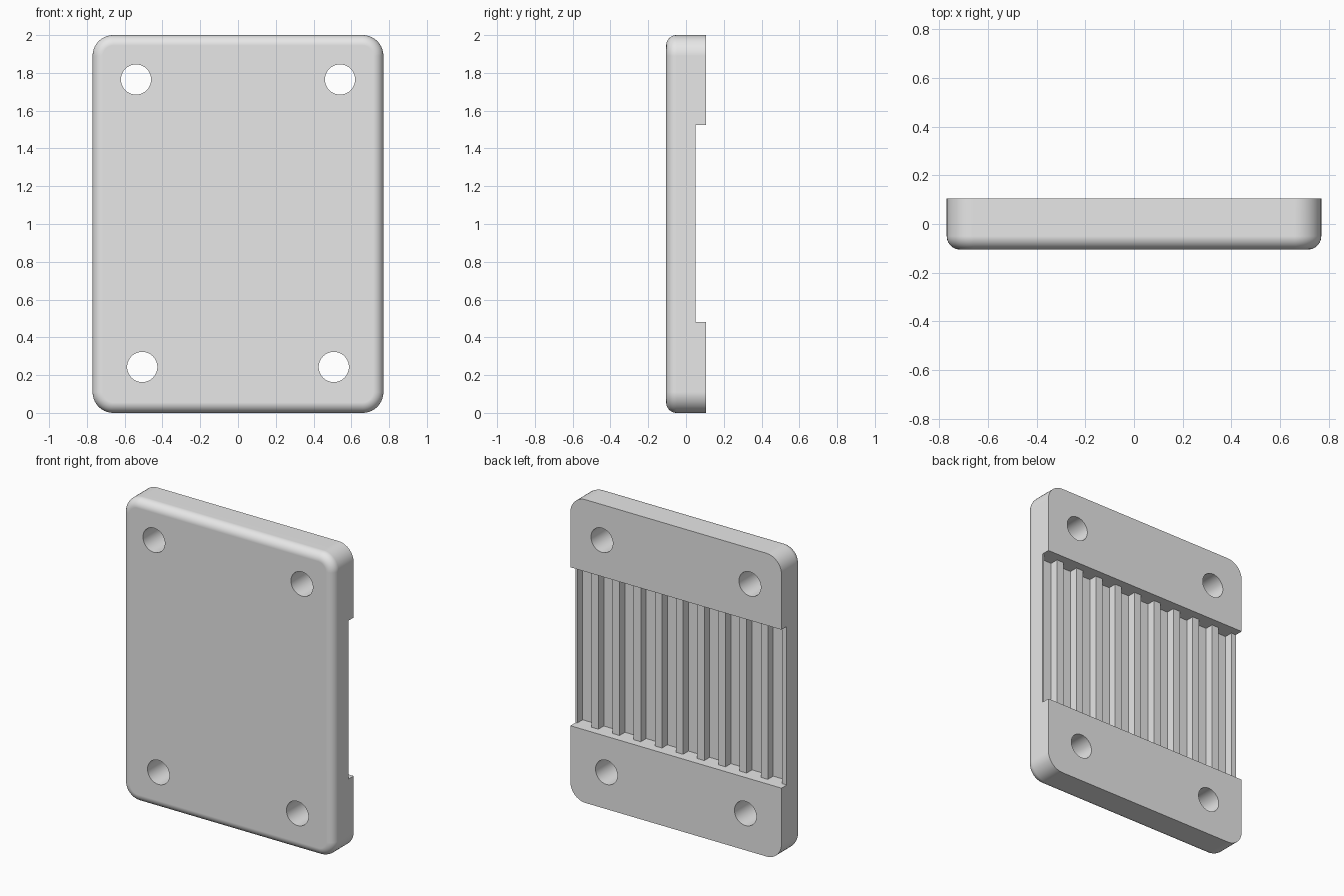
import bpy, bmesh
from math import sin, cos, pi, radians

if "Cube" in bpy.data.objects:
    bpy.data.objects.remove(bpy.data.objects["Cube"])

HALF_W, HEIGHT, HALF_D = 0.77, 2.0, 0.105
CORNER, FILLET, SEG = 0.11, 0.055, 10
RECESS_Y, GROOVE_Y = 0.05, -0.006
RECESS_LOW, RECESS_TOP = 0.48, 1.525
PITCH, GROOVE_W, FIRST = 0.1545, 0.103, -0.735

grey = bpy.data.materials.new("plain grey")
grey.use_nodes = True
grey.diffuse_color = (0.8, 0.8, 0.8, 1)
grey.node_tree.nodes["Principled BSDF"].inputs["Base Color"].default_value = (0.8, 0.8, 0.8, 1)


def make_object(name, bm):
    bmesh.ops.recalc_face_normals(bm, faces=bm.faces)
    mesh = bpy.data.meshes.new(name)
    bm.to_mesh(mesh)
    bm.free()
    obj = bpy.data.objects.new(name, mesh)
    bpy.context.collection.objects.link(obj)
    mesh.materials.append(grey)
    return obj


def loft(bm, rings):
    """Join closed rings of points into a capped solid."""
    loops = [[bm.verts.new(p) for p in ring] for ring in rings]
    for a, b in zip(loops, loops[1:]):
        for i in range(len(a)):
            j = (i + 1) % len(a)
            bm.faces.new((a[i], a[j], b[j], b[i]))
    bm.faces.new(loops[0])
    bm.faces.new(loops[-1])


def rounded_ring(inset, y):
    r = CORNER - inset
    points = []
    for k, (sx, sz) in enumerate([(1, 1), (-1, 1), (-1, -1), (1, -1)]):
        for i in range(SEG + 1):
            a = (k + i / SEG) * pi / 2
            points.append((sx * (HALF_W - CORNER) + r * cos(a), y,
                           HEIGHT / 2 + sz * (HEIGHT / 2 - CORNER) + r * sin(a)))
    return points


# Plate with rounded corners and a filleted front rim
bm = bmesh.new()
rings = [rounded_ring(FILLET * (1 - sin(t)), -HALF_D + FILLET * (1 - cos(t)))
         for t in (i / SEG * pi / 2 for i in range(SEG + 1))]
loft(bm, rings + [rounded_ring(0, HALF_D)])
plate = make_object("mounting_plate", bm)

# Cutter: ribbed back recess as one comb-shaped section
bm = bmesh.new()
outer = HALF_W + 0.1
comb = [(outer, HALF_D + 0.1), (-outer, HALF_D + 0.1), (-outer, RECESS_Y)]
for i in range(10):
    x = FIRST + i * PITCH
    comb += [(x, RECESS_Y), (x, GROOVE_Y), (x + GROOVE_W, GROOVE_Y), (x + GROOVE_W, RECESS_Y)]
comb.append((outer, RECESS_Y))
loft(bm, [[(x, y, z) for x, y in comb] for z in (RECESS_LOW, RECESS_TOP)])

# Cutter: four screw holes
for hx, hz in ((0.54, 1.765), (0.507, 0.243)):
    for side in (-1, 1):
        loft(bm, [[(side * hx + 0.08 * cos(i * pi / 24), y, hz + 0.08 * sin(i * pi / 24))
                   for i in range(48)] for y in (-0.3, 0.3)])
cutter = make_object("recess_and_hole_cutter", bm)
cutter.hide_render = True

# Cut the plate, then drop the cutter
cut = plate.modifiers.new("cut", 'BOOLEAN')
cut.operation, cut.solver, cut.object = 'DIFFERENCE', 'EXACT', cutter
bpy.context.view_layer.objects.active = plate
for obj in bpy.context.selected_objects:
    obj.select_set(False)
plate.select_set(True)
bpy.ops.object.modifier_apply(modifier="cut")
bpy.data.objects.remove(cutter)

# Smooth rounds, with flat faces kept flat
bpy.ops.object.shade_smooth_by_angle(angle=radians(30))
weighted = plate.modifiers.new("flat faces", 'WEIGHTED_NORMAL')
weighted.keep_sharp = True
